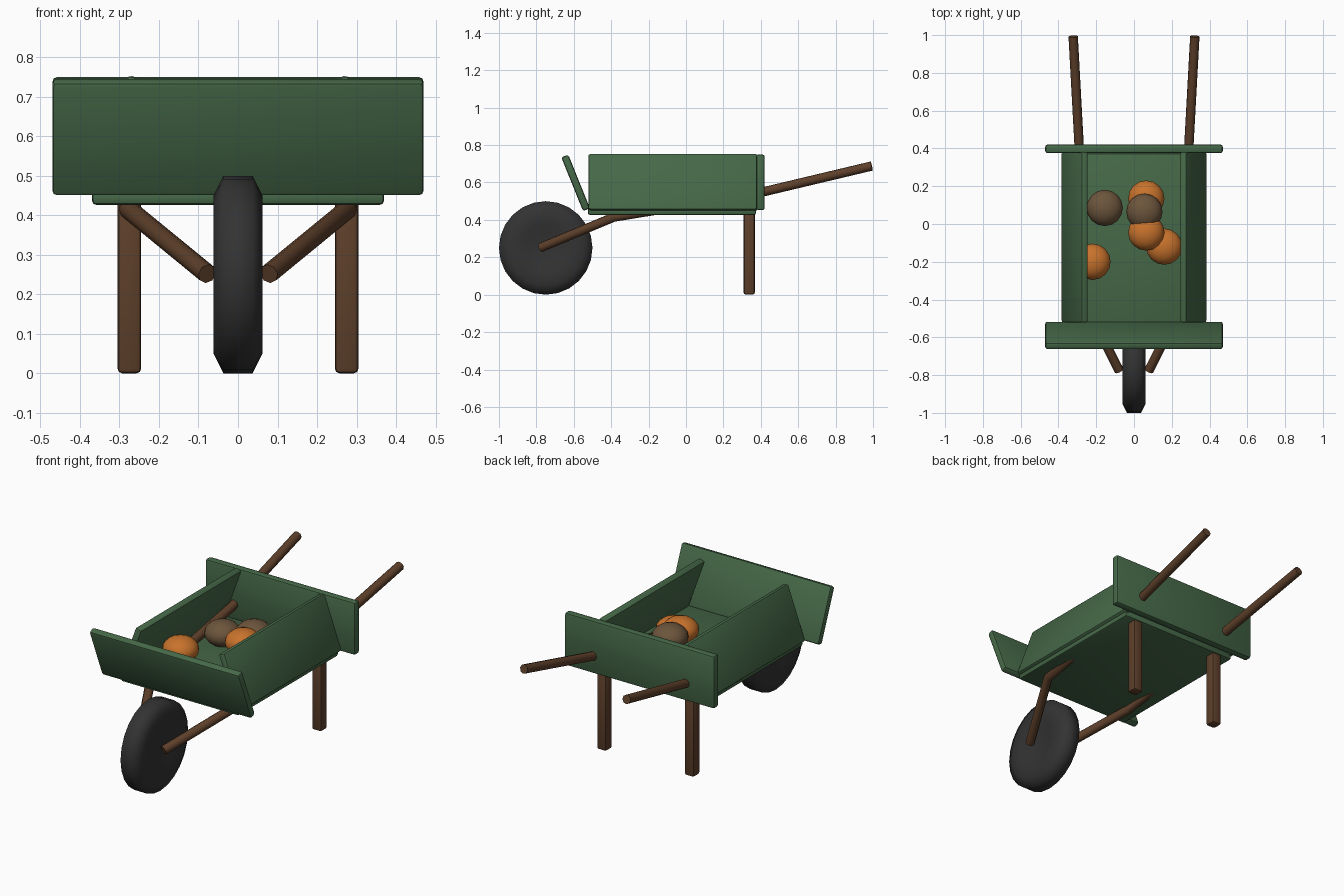
import bpy, bmesh
from math import radians, cos, sin, pi

if "Cube" in bpy.data.objects:
    bpy.data.objects.remove(bpy.data.objects["Cube"])


def material(name, rgb):
    m = bpy.data.materials.new(name)
    m.diffuse_color = (*rgb, 1)
    m.use_nodes = True
    m.node_tree.nodes["Principled BSDF"].inputs["Base Color"].default_value = m.diffuse_color
    return m


GREEN = material("green_paint", (0.061, 0.14, 0.065))
WOOD = material("wood", (0.11, 0.05, 0.023))
RUBBER = material("rubber", (0.033, 0.033, 0.033))
ORANGE = material("orange", (0.58, 0.17, 0.025))
BROWN = material("brown", (0.15, 0.09, 0.045))


def add_object(name, bm, mat, smooth_angle=40):
    bmesh.ops.recalc_face_normals(bm, faces=bm.faces)
    me = bpy.data.meshes.new(name)
    bm.to_mesh(me)
    bm.free()
    ob = bpy.data.objects.new(name, me)
    bpy.context.collection.objects.link(ob)
    me.materials.append(mat)
    bpy.ops.object.select_all(action='DESELECT')
    ob.select_set(True)
    bpy.context.view_layer.objects.active = ob
    bpy.ops.object.shade_smooth_by_angle(angle=radians(smooth_angle))
    return ob


def board(name, size, loc, mat, rot=(0, 0, 0), bevel=0.012):
    bm = bmesh.new()
    bmesh.ops.create_cube(bm, size=1)
    bmesh.ops.scale(bm, vec=size, verts=bm.verts)
    bmesh.ops.bevel(bm, geom=bm.edges[:], offset=bevel, segments=2,
                    profile=0.5, affect='EDGES')
    ob = add_object(name, bm, mat)
    ob.location = loc
    ob.rotation_euler = [radians(a) for a in rot]
    return ob


# tray: floor, upright back board, forward-leaning front board
board("tray_floor", (0.74, 0.90, 0.04), (0, -0.075, 0.446), GREEN)
board("tray_back", (0.94, 0.045, 0.298), (0, 0.398, 0.601), GREEN)
board("tray_front", (0.94, 0.04, 0.31), (0, -0.59, 0.598), GREEN, (22, 0, 0))


# one-piece bent pole running from wheel hub to handle
def pole(name, s):
    cu = bpy.data.curves.new(name, 'CURVE')
    cu.dimensions = '3D'
    cu.bevel_depth = 0.025
    cu.bevel_resolution = 2
    cu.use_fill_caps = True
    path = [(0.078, -0.777, 0.252), (0.277, -0.385, 0.415),
            (0.287, 0.35, 0.535), (0.322, 0.993, 0.688)]
    sp = cu.splines.new('POLY')
    sp.points.add(len(path) - 1)
    for p, (x, y, z) in zip(sp.points, path):
        p.co = (s * x, y, z, 1)
    cu.materials.append(WOOD)
    ob = bpy.data.objects.new(name, cu)
    bpy.context.collection.objects.link(ob)
    bpy.ops.object.select_all(action='DESELECT')
    ob.select_set(True)
    bpy.context.view_layer.objects.active = ob
    bpy.ops.object.convert(target='MESH')
    bpy.ops.object.shade_smooth_by_angle(angle=radians(50))


# mirrored parts: inward-leaning sides, legs, poles
for side, s in (("left", -1), ("right", 1)):
    board("tray_side_" + side, (0.04, 0.905, 0.318), (s * 0.314, -0.07, 0.6),
          GREEN, (0, -s * 20, 0))
    board("leg_" + side, (0.06, 0.06, 0.44), (s * 0.275, 0.338, 0.22), WOOD)
    pole("handle_pole_" + side, s)


# wheel: lathed tyre profile with dished hub, spun about x
def wheel(name, center, profile, n=24):
    bm = bmesh.new()
    rings = []
    for x, r in profile:
        rings.append([bm.verts.new((x, r * cos(2 * pi * i / n), r * sin(2 * pi * i / n)))
                      for i in range(n)])
    for a, b in zip(rings, rings[1:]):
        for i in range(n):
            j = (i + 1) % n
            bm.faces.new((a[i], a[j], b[j], b[i]))
    bm.faces.new(rings[0])
    bm.faces.new(rings[-1])
    ob = add_object(name, bm, RUBBER, 70)
    ob.location = center


half = [(0.045, 0.08), (0.061, 0.13), (0.062, 0.2), (0.037, 0.25)]
wheel("wheel", (0, -0.75, 0.25), half + [(-x, r) for x, r in reversed(half)])

# load: squashed round vegetables heaped in the tray
load = [(-0.155, 0.085, 0.527, BROWN), (0.065, 0.135, 0.525, ORANGE),
        (0.055, 0.065, 0.59, BROWN), (0.065, -0.045, 0.585, ORANGE),
        (0.16, -0.12, 0.532, ORANGE), (-0.22, -0.2, 0.527, ORANGE)]
for i, (x, y, z, mat) in enumerate(load):
    bm = bmesh.new()
    bmesh.ops.create_uvsphere(bm, u_segments=16, v_segments=10, radius=0.096)
    bmesh.ops.scale(bm, vec=(1, 1, 0.72), verts=bm.verts)
    add_object(f"vegetable_{i + 1}", bm, mat, 60).location = (x, y, z)
